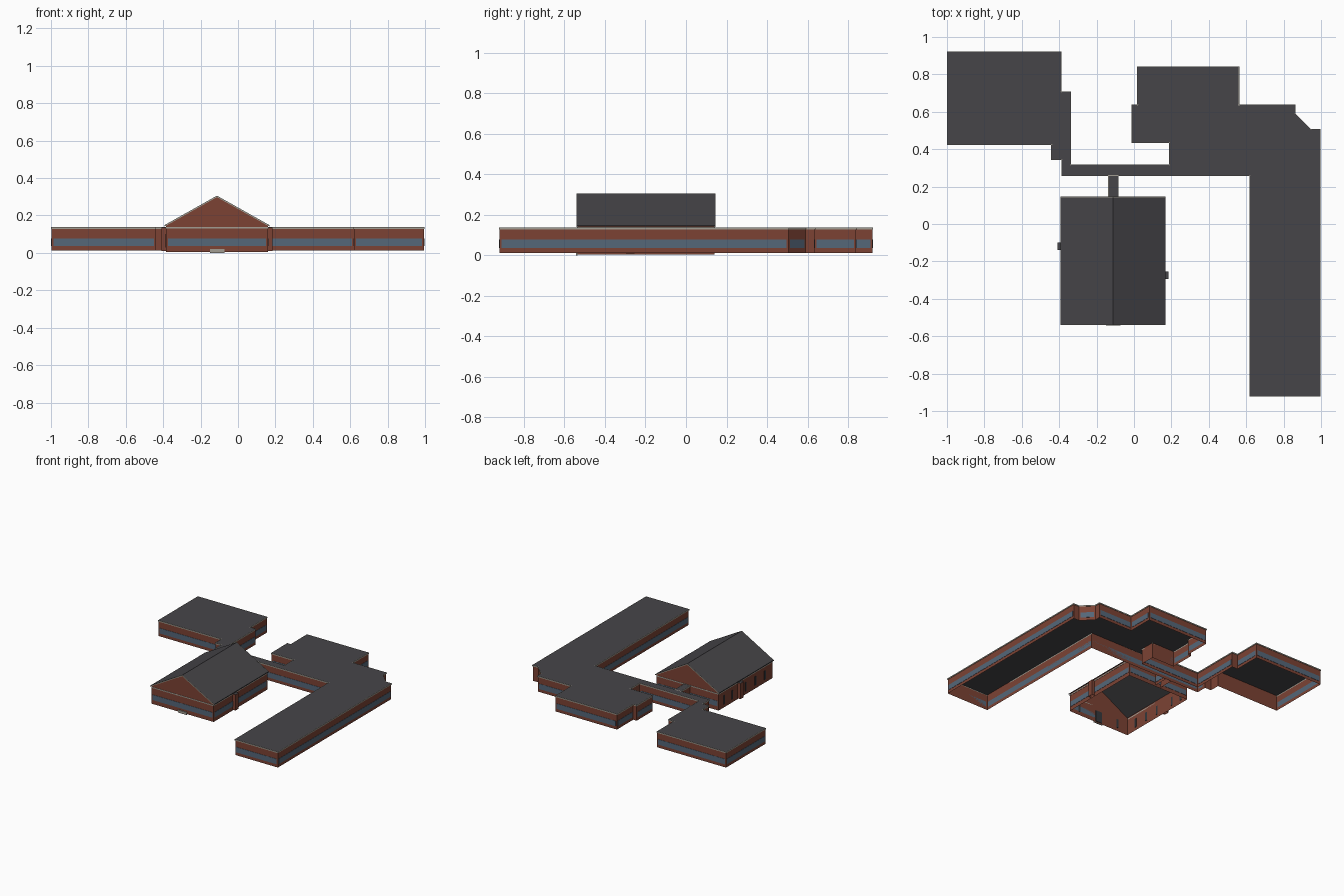
import bpy, bmesh
from mathutils import Vector

cube = bpy.data.objects.get("Cube")
if cube:
    bpy.data.objects.remove(cube)


def material(name, rgb):
    m = bpy.data.materials.new(name)
    m.use_nodes = True
    m.diffuse_color = (*rgb, 1)
    m.node_tree.nodes["Principled BSDF"].inputs["Base Color"].default_value = (*rgb, 1)
    return m


BRICK = material("red brick", (0.20, 0.055, 0.034))
ROOF = material("charcoal roof", (0.062, 0.06, 0.066))
GLASS = material("blue grey glass", (0.09, 0.135, 0.19))
TRIM = material("pale stone trim", (0.36, 0.34, 0.29))
DARK = material("dark frame", (0.035, 0.04, 0.045))


def finish(name, bm, *mats):
    me = bpy.data.meshes.new(name)
    bm.to_mesh(me)
    bm.free()
    for m in mats:
        me.materials.append(m)
    ob = bpy.data.objects.new(name, me)
    bpy.context.collection.objects.link(ob)
    return ob


def edges(outline):
    return list(zip(outline, outline[1:] + outline[:1]))


def shell(name, outline, z0, z1, roofed=True):
    """Open-bottomed walls, with a flat roof if wanted."""
    bm = bmesh.new()
    low = [bm.verts.new((x, y, z0)) for x, y in outline]
    top = [bm.verts.new((x, y, z1)) for x, y in outline]
    for i in range(len(outline)):
        j = (i + 1) % len(outline)
        bm.faces.new((low[i], low[j], top[j], top[i]))
    if roofed:
        bm.faces.new(top).material_index = 1
    return finish(name, bm, BRICK, ROOF)


def add_plate(bm, a, b, z0, z1, inset, outer, inner=0.0):
    """Thin box along a wall line from a to b, outward on its right side."""
    a, b = Vector((*a, 0)), Vector((*b, 0))
    d = (b - a).normalized()
    n = Vector((d.y, -d.x, 0))
    a, b = a + d * inset, b - d * inset
    base = [a - n * inner, a + n * outer, b + n * outer, b - n * inner]
    low = [bm.verts.new((p.x, p.y, z0)) for p in base]
    top = [bm.verts.new((p.x, p.y, z1)) for p in base]
    bm.faces.new(low)
    bm.faces.new(top)
    for i in range(4):
        j = (i + 1) % 4
        bm.faces.new((low[i], low[j], top[j], top[i]))
    bmesh.ops.recalc_face_normals(bm, faces=bm.faces)


def plates(name, lines, z0, z1, inset, outer, mat, inner=0.0):
    bm = bmesh.new()
    for a, b in lines:
        add_plate(bm, a, b, z0, z1, inset, outer, inner)
    return finish(name, bm, mat)


def long_edges(outline):
    return [(a, b) for a, b in edges(outline) if (Vector(b) - Vector(a)).length > 0.081]


def rect(x0, y0, x1, y1):
    return [(x0, y0), (x1, y0), (x1, y1), (x0, y1)]


# Flat-roofed wings and corridor
wings = [(-.997, .425), (-.44, .425), (-.44, .345), (-.385, .345), (-.385, .26),
         (.62, .26), (.62, -.92), (.995, -.92), (.995, .505), (.945, .505),
         (.86, .59), (.86, .635), (.56, .635), (.56, .84), (.02, .84), (.02, .635),
         (-.01, .635), (-.01, .435), (.19, .435), (.19, .315), (-.34, .315),
         (-.34, .705), (-.39, .705), (-.39, .92), (-.997, .92)]
link = rect(-.135, .14, -.085, .26)
for name, outline in (("wings", wings), ("link_corridor", link)):
    shell(name, outline, .012, .137)
    plates(name + "_trim", edges(outline), .128, .1372, -.003, .003, TRIM)
    plates(name + "_windows", long_edges(outline), .036, .078, .01, .002, GLASS)

# Hall walls, with side porches
X0, X1, Y0, Y1 = -.385, .16, -.535, .14
RIDGE_X, RIDGE_Z, EAVE_Z = (X0 + X1) / 2, .302, .148
hall = rect(X0, Y0, X1, Y1)
shell("hall_walls", hall, .004, EAVE_Z, roofed=False)
plates("hall_trim", edges(hall), .131, .139, -.002, .002, TRIM)
plates("hall_windows", edges(hall)[:3], .036, .078, .01, .002, GLASS)
shell("left_porch", rect(X1, -.295, .185, -.255), .01, .135)
shell("right_porch", rect(-.41, -.14, X0, -.1), .01, .135)

# Gable ends
bm = bmesh.new()
for y in (Y0, Y1):
    bm.faces.new([bm.verts.new(p) for p in
                  ((X0, y, EAVE_Z), (X1, y, EAVE_Z), (RIDGE_X, y, RIDGE_Z))])
finish("hall_gables", bm, BRICK)


def pitched(name, y0, y1, drop, thick, over, mat):
    """Two sloping slabs meeting on the ridge."""
    half = (X1 - X0) / 2 + over
    low, high = EAVE_Z - drop, RIDGE_Z + .004 - drop
    prof = [(-half, low), (0, high), (half, low),
            (half, low - thick), (0, high - thick), (-half, low - thick)]
    bm = bmesh.new()
    front, back = ([bm.verts.new((RIDGE_X + x, y, z)) for x, z in prof] for y in (y0, y1))
    bm.faces.new(front)
    bm.faces.new(back)
    for i in range(6):
        j = (i + 1) % 6
        bm.faces.new((front[i], front[j], back[j], back[i]))
    bmesh.ops.recalc_face_normals(bm, faces=bm.faces)
    return finish(name, bm, mat)


# Hall roof and pale rake boards
pitched("hall_roof", Y0 - .003, Y1 + .003, 0, .006, .008, ROOF)
for name, y in (("front_rake", Y0 - .006), ("back_rake", Y1 + .003)):
    pitched(name, y, y + .003, 0, .008, .009, TRIM)

# Narrow windows of the right wall, and those lining the front wall inside
slits = [((X0, y + .009), (X0, y - .009)) for y in (.07, -.03, -.2, -.32, -.44)]
plates("right_wall_windows", slits, .03, .1, 0, .003, DARK, .003)
inside = [((x - .009, Y0), (x + .009, Y0)) for x in (-.29, .07)]
plates("front_wall_window_linings", inside, .03, .1, 0, -.001, DARK, .004)
plates("front_door_lining", [((-.14, Y0), (-.085, Y0))], .01, .1, 0, -.001, DARK, .005)

# Front doorstep
plates("doorstep", [((-.15, Y0), (-.073, Y0))], 0, .02, 0, .008, TRIM)
